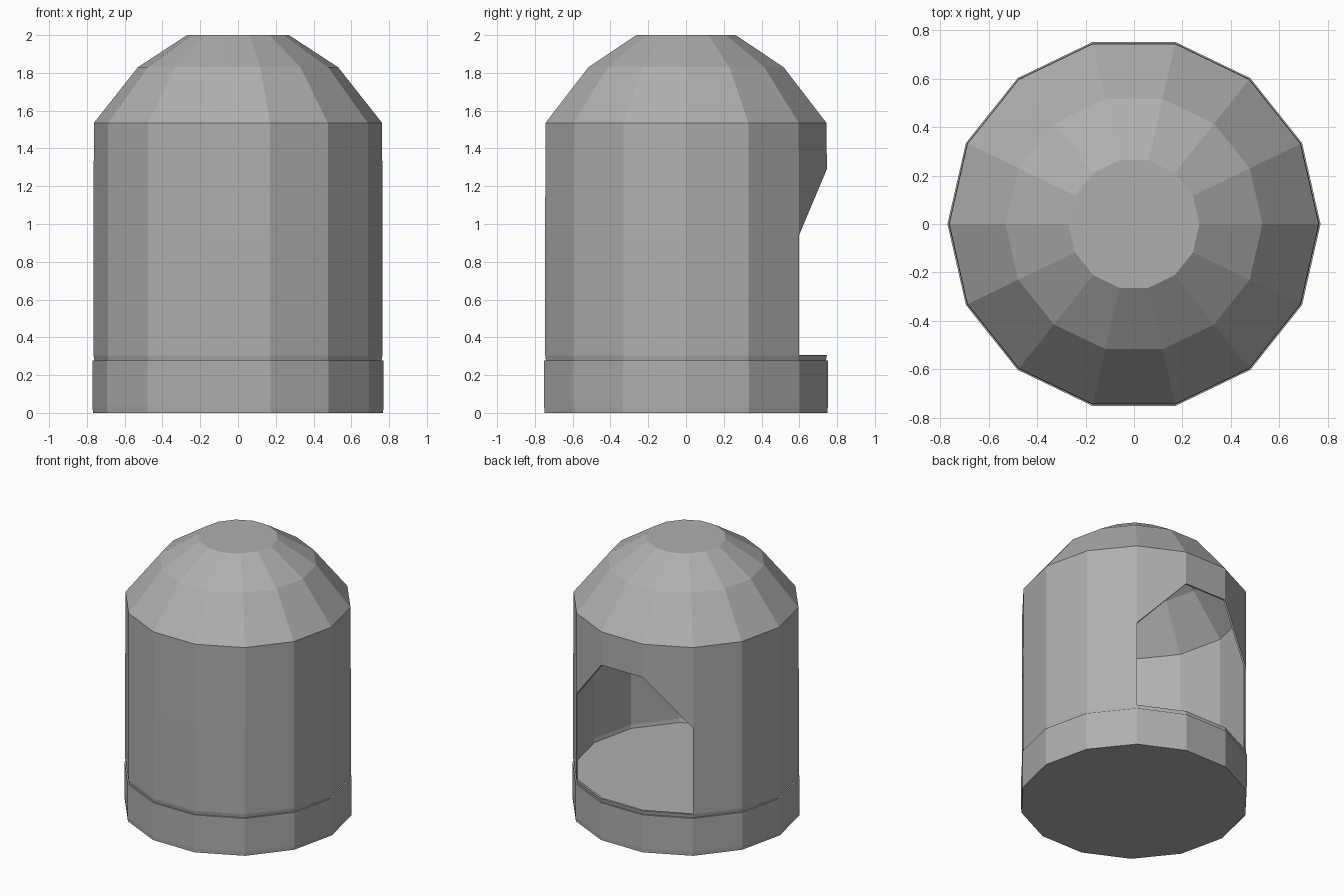
import bpy, bmesh
from math import cos, sin, tau

if "Cube" in bpy.data.objects:
    bpy.data.objects.remove(bpy.data.objects["Cube"])

SIDES = 14

grey = bpy.data.materials.new("dark_grey")
grey.diffuse_color = (0.43, 0.43, 0.43, 1)
grey.use_nodes = True
grey.node_tree.nodes["Principled BSDF"].inputs["Base Color"].default_value = grey.diffuse_color


def lathe(name, profile, skip=(), lift=None, cap_bottom=True):
    """Faceted turned part; skip = (level, side) faces left open,
    lift = {(level, corner): z} moves single corners up or down."""
    lift = lift or {}
    bm = bmesh.new()
    rings = []
    for k, (r, z) in enumerate(profile):
        rings.append([bm.verts.new((r * cos(tau * i / SIDES), r * sin(tau * i / SIDES),
                                    lift.get((k, i), z))) for i in range(SIDES)])
    for k in range(len(rings) - 1):
        a, b = rings[k], rings[k + 1]
        for i in range(SIDES):
            if (k, i) not in skip:
                j = (i + 1) % SIDES
                bm.faces.new((a[i], a[j], b[j], b[i]))
    if cap_bottom:
        bm.faces.new(rings[0][::-1])
    bm.faces.new(rings[-1])
    mesh = bpy.data.meshes.new(name)
    bm.to_mesh(mesh)
    bm.free()
    mesh.materials.append(grey)
    obj = bpy.data.objects.new(name, mesh)
    bpy.context.collection.objects.link(obj)
    return obj


# Base plinth; its top is the inner floor
lathe("base", [(0.768, 0), (0.77, 0.03), (0.77, 0.277)])

# Hollow wall and dome: low lip, then an arched doorway three facets wide at the back
shell = lathe("domed_shell",
              [(0.76, 0.277), (0.765, 0.305), (0.765, 0.94), (0.763, 1.535),
               (0.53, 1.83), (0.27, 2.0)],
              skip={(1, 2), (1, 3), (1, 4)},
              lift={(2, 3): 1.29, (2, 4): 1.29},
              cap_bottom=False)
wall = shell.modifiers.new("wall_thickness", 'SOLIDIFY')
wall.thickness = 0.012
wall.offset = -1
